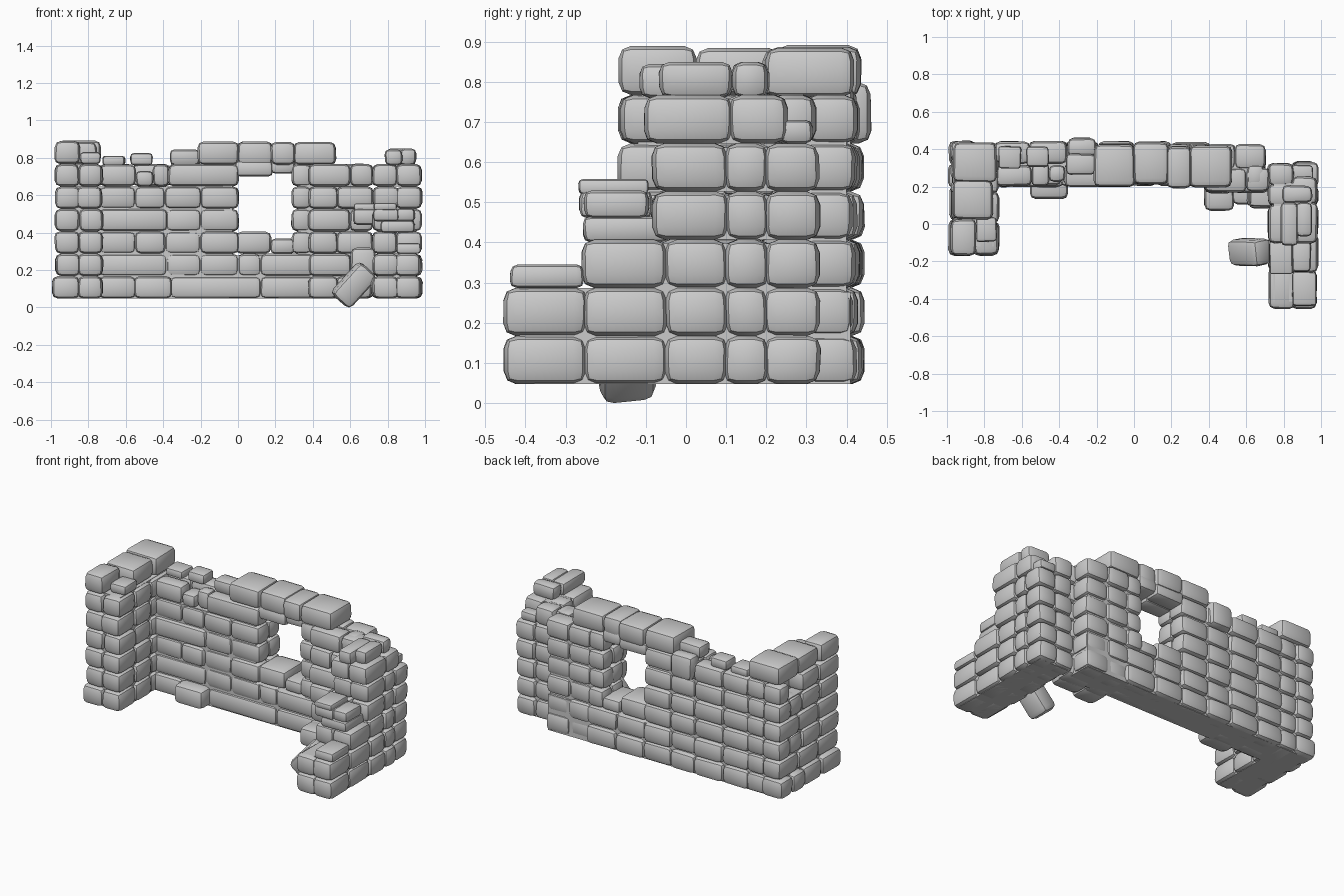
import bpy, bmesh, math, random
from mathutils import Matrix, Vector

random.seed(4)
H = 0.12
Z = [0.047 + H * i for i in range(8)]      # course heights


def add_stone(bm, x0, x1, y0, y1, z0, z1, jit=0.008, bev=0.032, rot=None):
    """One worn stone: jittered box with rounded edges."""
    sub = bmesh.new()
    bmesh.ops.create_cube(sub, size=1)
    c = Vector(((x0 + x1) / 2, (y0 + y1) / 2, (z0 + z1) / 2))
    s = Vector((x1 - x0, y1 - y0, z1 - z0))
    for v in sub.verts:
        v.co = Vector([a * b for a, b in zip(v.co, s)])
        v.co.x -= math.copysign(random.uniform(0, jit), v.co.x)
        v.co.y -= math.copysign(random.uniform(0, jit), v.co.y)
    bmesh.ops.bevel(sub, geom=sub.edges[:], offset=min(bev, 0.3 * min(s)),
                    segments=2, profile=0.5, affect='EDGES')
    if rot:
        bmesh.ops.transform(sub, matrix=rot, verts=sub.verts[:])
    bmesh.ops.translate(sub, vec=c, verts=sub.verts[:])
    me = bpy.data.meshes.new("tmp")
    sub.to_mesh(me)
    sub.free()
    bm.from_mesh(me)
    bpy.data.meshes.remove(me)


def add_core(bm, x0, x1, y0, y1, z0, z1):
    """Plain mortar fill behind the stones."""
    m = Matrix.Translation(((x0 + x1) / 2, (y0 + y1) / 2, (z0 + z1) / 2))
    m = m @ Matrix.Diagonal((x1 - x0, y1 - y0, z1 - z0, 1))
    bmesh.ops.create_cube(bm, size=1, matrix=m)


def finish(name, bm):
    me = bpy.data.meshes.new(name)
    bm.to_mesh(me)
    bm.free()
    me.shade_smooth()
    me.set_sharp_from_angle(angle=math.radians(35))
    ob = bpy.data.objects.new(name, me)
    bpy.context.scene.collection.objects.link(ob)
    return ob


def row_x(bm, cuts, y0, y1, z0, z1):
    for a, b in zip(cuts, cuts[1:]):
        d = random.uniform(-0.008, 0.008)
        add_stone(bm, a - 0.008, b + 0.008, y0 + d, y1 + d, z0, z1)


def row_y(bm, cuts, x0, x1, z0, z1):
    for a, b in zip(cuts, cuts[1:]):
        d = random.uniform(-0.006, 0.006)
        add_stone(bm, x0 + d, x1 + d, a - 0.008, b + 0.008, z0, z1)


# Back wall: two skins of stone, split around the window opening
bm = bmesh.new()
left_a = [-0.74, -0.55, -0.39, -0.2, 0.0]
left_b = [-0.74, -0.38, -0.2, 0.0]
back_l = [-0.74, -0.56, -0.36, -0.19, 0.0]
for i in range(6):
    z0, z1 = Z[i], Z[i + 1]
    if i < 2:
        front = ([-0.74, -0.55, -0.36, 0.12, 0.41], left_b + [0.12, 0.41])[i]
        row_x(bm, front, 0.2, 0.33, z0, z1)
        row_x(bm, back_l + [0.2, 0.41], 0.31, 0.44, z0, z1)
    else:
        f = (left_a, left_b)[i % 2] if i < 5 else [-0.37, 0.0]
        row_x(bm, f, 0.2, 0.33, z0, z1)
        row_x(bm, back_l, 0.31, 0.44, z0, z1)
        row_x(bm, [0.29, 0.39], 0.2, 0.33, z0, z1)
        row_x(bm, [0.29, 0.4], 0.31, 0.43, z0, z1)
    row_x(bm, [0.38, 0.6, 0.72] if i % 2 else [0.38, 0.53, 0.72], 0.165, 0.3, z0, z1)
    row_x(bm, [0.39, 0.54, 0.7], 0.28, 0.425, z0, z1)
add_core(bm, -0.8, 0.69, 0.225, 0.41, Z[0], Z[2] - 0.01)
add_core(bm, -0.8, -0.03, 0.225, 0.41, Z[2] - 0.01, Z[5])
add_core(bm, -0.35, -0.03, 0.225, 0.41, Z[5], Z[6] - 0.01)
add_core(bm, 0.32, 0.68, 0.225, 0.4, Z[2] - 0.01, Z[6] - 0.02)
# Stones standing proud of the wall foot
add_stone(bm, -0.56, -0.35, 0.13, 0.28, Z[0], Z[1])
add_stone(bm, 0.37, 0.54, 0.07, 0.22, Z[0], Z[1])
add_stone(bm, 0.52, 0.72, 0.1, 0.24, Z[0], Z[1])
finish("back_wall", bm)

# Broken top edge of the back wall
bm = bmesh.new()
for s in [(-0.74, -0.54, 0.2, 0.32, Z[5], 0.765), (-0.55, -0.45, 0.2, 0.33, Z[5], 0.73),
          (-0.46, -0.36, 0.22, 0.32, Z[5], 0.765), (-0.73, -0.6, 0.29, 0.42, 0.76, 0.81),
          (-0.58, -0.45, 0.3, 0.42, 0.76, 0.825), (-0.37, -0.2, 0.26, 0.38, 0.76, 0.845),
          (-0.36, -0.2, 0.36, 0.465, Z[5], 0.8), (0.6, 0.7, 0.2, 0.32, 0.68, 0.77)]:
    add_stone(bm, *s)
finish("broken_wall_top", bm)

# Window sill and lintel
bm = bmesh.new()
for s in [(-0.02, 0.18, 0.21, 0.43, Z[2], 0.405), (0.17, 0.31, 0.21, 0.43, Z[2], 0.368)]:
    add_stone(bm, *s)
finish("window_sill", bm)
bm = bmesh.new()
for s in [(-0.02, 0.19, 0.21, 0.33, 0.70, 0.785), (0.17, 0.31, 0.22, 0.42, 0.715, 0.8),
          (-0.02, 0.19, 0.31, 0.43, 0.705, 0.785)]:
    add_stone(bm, *s)
row_x(bm, [-0.21, 0.0, 0.18], 0.2, 0.435, Z[6] - 0.005, 0.887)
row_x(bm, [0.18, 0.3, 0.52], 0.19, 0.42, Z[6] - 0.005, 0.885)
finish("window_lintel", bm)

# Left wing
bm = bmesh.new()
for i in range(6):
    cuts = [-0.16, 0.04, 0.24, 0.44] if i % 2 else [-0.165, 0.02, 0.2, 0.32, 0.44]
    outer = -0.995 if i == 0 else -0.98
    if i == 5:    # missing outer stone leaves a niche
        row_y(bm, [-0.165, 0.03, 0.2], outer, -0.84, Z[i], Z[i + 1])
        row_y(bm, [0.34, 0.44], outer, -0.84, Z[i], Z[i + 1])
    else:
        row_y(bm, cuts, outer, -0.84, Z[i], Z[i + 1])
    row_y(bm, cuts[:1] + [0.01, 0.17, 0.43], -0.86, -0.72, Z[i], Z[i + 1])
add_core(bm, -0.95, -0.75, -0.13, 0.41, Z[0], Z[5])
add_core(bm, -0.87, -0.75, -0.12, 0.41, Z[5], Z[6])
for s in [(-0.985, -0.84, -0.17, 0.03, Z[6], 0.89), (-0.97, -0.75, 0.02, 0.24, Z[6], 0.885),
          (-0.97, -0.73, 0.22, 0.44, Z[6], 0.892), (-0.85, -0.73, -0.1, 0.04, Z[6], 0.83)]:
    add_stone(bm, *s)
finish("left_wing", bm)

# Right wing: courses step back as they rise
bm = bmesh.new()
starts = [-0.45, -0.45, -0.255, -0.08, -0.08, -0.1]
for i, y in enumerate(starts):
    z0, z1 = Z[i], Z[i + 1]
    cuts = [y] + [c for c in (-0.25, -0.05, 0.1, 0.2, 0.33) if c > y + 0.08]
    row_y(bm, cuts if i < 5 else [-0.1, 0.11, 0.25], 0.84, 0.985, z0, z1)
    cuts = [y] + [c for c in (-0.23, -0.07, 0.1, 0.21, 0.32) if c > y + 0.08]
    row_y(bm, cuts, 0.715, 0.86, z0, z1)
    add_core(bm, 0.745, 0.95, y + 0.035, 0.3 if i < 5 else 0.22, z0, z1 - 0.01 * (i > 1))
for s in [(0.84, 0.98, -0.44, -0.25, Z[2], 0.345), (0.76, 0.95, -0.26, -0.04, 0.4, 0.465),
          (0.72, 0.86, -0.27, -0.08, 0.46, 0.53), (0.84, 0.95, -0.26, -0.09, 0.46, 0.53),
          (0.72, 0.85, -0.27, -0.09, 0.52, 0.558), (0.84, 0.96, 0.23, 0.32, Z[5], 0.705),
          (0.78, 0.88, -0.12, 0.12, 0.76, 0.845), (0.86, 0.955, -0.07, 0.12, 0.76, 0.85),
          (0.79, 0.955, 0.11, 0.21, 0.76, 0.85), (0.62, 0.75, 0.09, 0.22, 0.52, 0.556),
          (0.61, 0.75, 0.08, 0.21, 0.44, 0.53), (0.6, 0.74, 0.09, 0.22, Z[1], 0.32)]:
    add_stone(bm, *s)
finish("right_wing", bm)

# Fallen stone leaning against the right wing
bm = bmesh.new()
rot = Matrix.Rotation(math.radians(-48), 4, 'Y') @ Matrix.Rotation(math.radians(8), 4, 'X')
add_stone(bm, 0.5, 0.74, -0.225, -0.075, 0.06, 0.19, rot=rot)
low = min(v.co.z for v in bm.verts)
bmesh.ops.translate(bm, vec=(0, 0, -low), verts=bm.verts[:])
finish("fallen_stone", bm)
